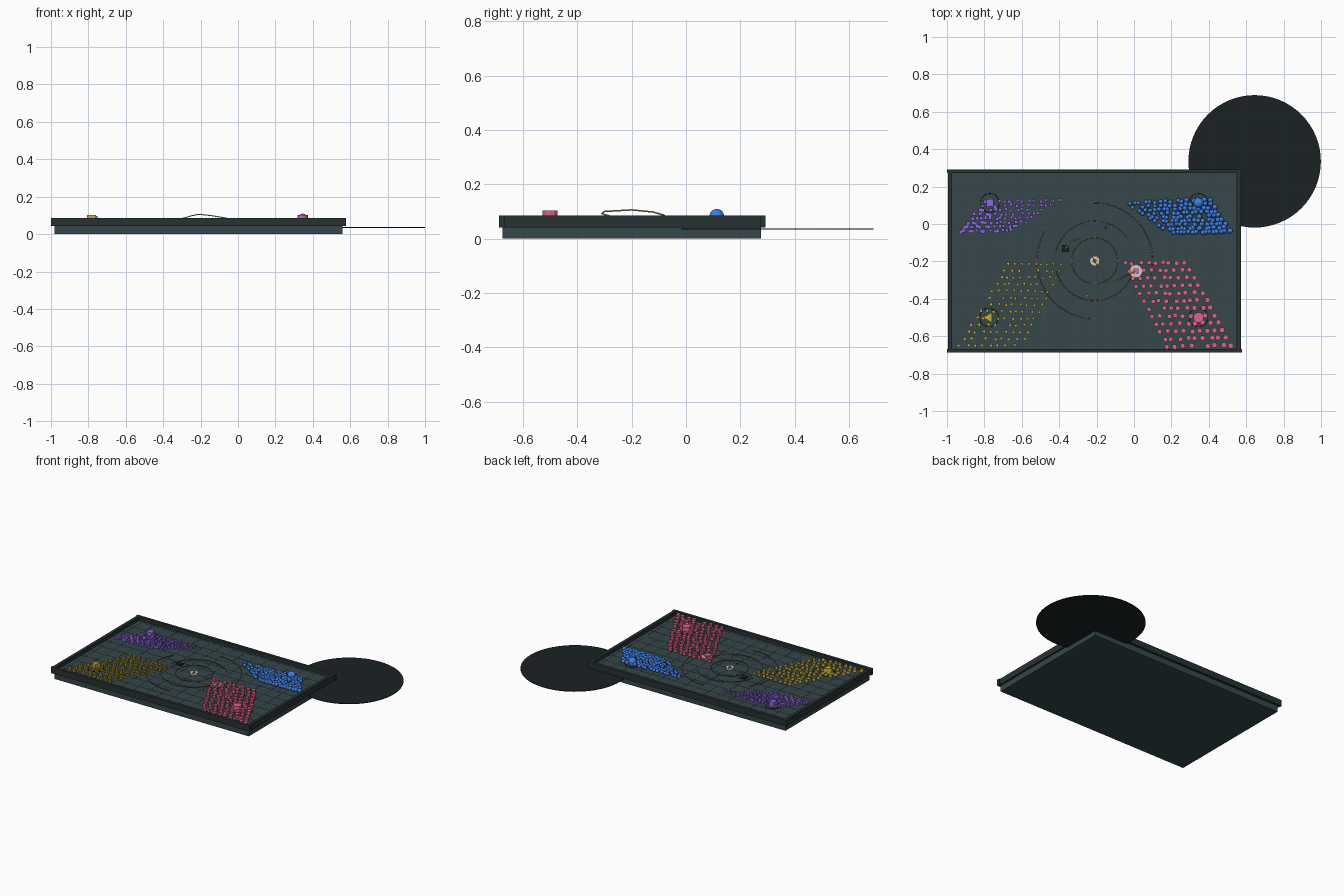
import bpy, bmesh, math, random
from mathutils import Matrix, Vector

if "Cube" in bpy.data.objects:
    bpy.data.objects.remove(bpy.data.objects["Cube"])

random.seed(4)
TOP = 0.06            # playing surface height
CX, CY = -0.21, -0.197  # middle of the board


def mat(name, rgb):
    m = bpy.data.materials.new(name)
    m.diffuse_color = (*rgb, 1)
    m.use_nodes = True
    m.node_tree.nodes["Principled BSDF"].inputs["Base Color"].default_value = m.diffuse_color
    return m


SLATE = mat("slate", (.037, .063, .069))
DARK = mat("dark_slate", (.021, .031, .034))
BLACK = mat("near_black", (.011, .016, .018))
LINE = mat("grid_line", (.05, .075, .075))
BRONZE = mat("bronze", (.13, .09, .06))
CREAM = mat("cream", (.72, .62, .47))
PURPLE = mat("purple", (.27, .14, .75))
BLUE = mat("blue", (.05, .21, .75))
YELLOW = mat("yellow", (.58, .43, .04))
PINK = mat("pink", (.75, .12, .25))


def finish(name, bm, material, smooth=False):
    me = bpy.data.meshes.new(name)
    bm.to_mesh(me)
    bm.free()
    ob = bpy.data.objects.new(name, me)
    bpy.context.collection.objects.link(ob)
    me.materials.append(material)
    if smooth:
        for p in me.polygons:
            p.use_smooth = True
    return ob


def add_box(bm, x0, x1, y0, y1, z0, z1):
    m = (Matrix.Translation(((x0 + x1) / 2, (y0 + y1) / 2, (z0 + z1) / 2))
         @ Matrix.Diagonal((x1 - x0, y1 - y0, z1 - z0, 1)))
    bmesh.ops.create_cube(bm, size=1, matrix=m)


def box(name, material, *dims):
    bm = bmesh.new()
    add_box(bm, *dims)
    return finish(name, bm, material)


def disc(name, material, x, y, z0, z1, r, n=32):
    bm = bmesh.new()
    bmesh.ops.create_cone(bm, cap_ends=True, segments=n, radius1=r, radius2=r, depth=z1 - z0,
                          matrix=Matrix.Translation((x, y, (z0 + z1) / 2)))
    return finish(name, bm, material)


def tube(name, material, pts, r, kind='POLY'):
    cu = bpy.data.curves.new(name, 'CURVE')
    cu.dimensions = '3D'
    cu.bevel_depth = r
    cu.bevel_resolution = 1
    cu.use_fill_caps = True
    sp = cu.splines.new(kind)
    sp.points.add(len(pts) - 1)
    for p, co in zip(sp.points, pts):
        p.co = (*co, 1)
    cu.materials.append(material)
    ob = bpy.data.objects.new(name, cu)
    bpy.context.collection.objects.link(ob)


def arc(name, material, x, y, z, r, a0, a1, w=.0018):
    n = max(12, int(abs(a1 - a0) / 6))
    ang = [math.radians(a0 + (a1 - a0) * i / n) for i in range(n + 1)]
    tube(name, material, [(x + r * math.cos(a), y + r * math.sin(a), z) for a in ang], w)


# Board, raised frame and side disc
box("board_base", SLATE, -.98, .558, -.675, .275, 0, TOP)
for n, y0, y1 in (("front_rail", -.688, -.668), ("back_rail", .272, .292)):
    box(n, DARK, -1, .577, y0, y1, .042, .086)
for n, x0, x1 in (("left_rail", -.995, -.973), ("right_rail", .549, .571)):
    box(n, DARK, x0, x1, -.668, .272, .042, .086)
disc("side_disc", BLACK, .645, .335, .033, .037, .354, 64)

# Thin grid on the surface
bm = bmesh.new()
for i in range(17):
    x = CX + (i - 8) * .0915
    add_box(bm, x - .001, x + .001, -.65, .255, TOP - .001, TOP + .001)
for j in range(11):
    y = CY + (j - 5) * .0905
    add_box(bm, -.965, .542, y - .001, y + .001, TOP - .001, TOP + .0012)
finish("surface_grid", bm, LINE)

# Concentric rings around the middle
arc("inner_ring", BRONZE, CX, CY, TOP + .003, .123, 0, 360)
arc("middle_ring_upper", BRONZE, CX, CY, TOP + .003, .213, 35, 170)
arc("middle_ring_lower", BRONZE, CX, CY, TOP + .003, .213, 195, 350)
arc("outer_ring_upper", BRONZE, CX, CY, TOP + .003, .31, -15, 92)
arc("outer_ring_lower", BRONZE, CX, CY, TOP + .003, .31, 150, 275)


def add_piece(bm, kind, x, y, r, z=TOP):
    t = Matrix.Translation((x, y, z + r * .75))
    if kind == "cube":
        bmesh.ops.create_cube(bm, size=r * 1.8, matrix=t)
    elif kind == "sphere":
        bmesh.ops.create_icosphere(bm, subdivisions=2, radius=r, matrix=t)
    elif kind == "wedge":
        bmesh.ops.create_cone(bm, cap_ends=True, segments=3, radius1=r * 1.15, radius2=r * 1.15,
                              depth=r * 1.5, matrix=t @ Matrix.Rotation(math.pi / 2, 4, 'Z'))
        # turn the three-sided prism so a corner points left
    else:
        bmesh.ops.create_cone(bm, cap_ends=True, segments=12, radius1=r, radius2=r,
                              depth=r * 1.5, matrix=t)


def cluster(name, kind, material, corners, rows, cols, r, leader, stray):
    """Rows of small pieces filling a slanted patch, one larger leader and a stray."""
    a, b, c, d = (Vector(p) for p in corners)  # inner-left, inner-right, outer-left, outer-right
    bm = bmesh.new()
    for i in range(rows):
        v = i / (rows - 1)
        for j in range(cols):
            if random.random() < .06:
                continue
            u = j / (cols - 1)
            p = a.lerp(b, u).lerp(c.lerp(d, u), v)
            x, y = p.x + random.uniform(-.009, .009), p.y + random.uniform(-.004, .004)
            far = abs(x - CX) / .75
            add_piece(bm, kind, x, y, r * (.75 + .35 * far))
    finish(name + "_pieces", bm, material, kind == "sphere")
    bm = bmesh.new()
    add_piece(bm, kind, *leader, .022 if kind == "cube" else .028, TOP + .001)
    finish(name + "_leader", bm, material, kind == "sphere")
    arc(name + "_leader_ring", BLACK, *leader, TOP + .003, .05, 0, 360)
    bm = bmesh.new()
    add_piece(bm, kind, *stray, .007)
    finish(name + "_stray", bm, material)


# Four groups of playing pieces
cluster("purple", "cube", PURPLE, ((-.79, .12), (-.4, .125), (-.93, -.04), (-.66, -.035)),
        8, 13, .0095, (-.77, .113), (-.385, -.178))
cluster("blue", "sphere", BLUE, ((-.03, .11), (.40, .13), (.19, -.045), (.51, -.04)),
        9, 16, .0135, (.345, .113), (-.15, -.017))
cluster("yellow", "wedge", YELLOW, ((-.67, -.21), (-.385, -.215), (-.93, -.65), (-.6, -.65)),
        13, 9, .0115, (-.775, -.50), (-.01, -.215))
cluster("pink", "drum", PINK, ((-.045, -.21), (.27, -.205), (.18, -.655), (.52, -.65)),
        12, 9, .0135, (.345, -.50), (-.25, -.383))

# Stations and the raised path joining them
disc("centre_station", CREAM, CX, CY, TOP, TOP + .012, .027)
disc("centre_station_top", BRONZE, CX, CY, TOP + .012, TOP + .015, .011, 16)
box("start_station", BLACK, -.385, -.347, -.15, -.112, TOP, TOP + .01)
disc("end_station", CREAM, .01, -.252, TOP, TOP + .01, .035)
box("end_station_left", PINK, -.008, .008, -.266, -.238, TOP + .01, TOP + .014)
box("end_station_right", PURPLE, .01, .028, -.266, -.238, TOP + .01, TOP + .014)
tube("raised_path", CREAM,
     [(-.365, -.13, .070), (-.33, -.09, .078), (-.29, -.08, .086), (-.25, -.12, .098),
      (-.21, -.2, .106), (-.15, -.30, .100), (-.10, -.31, .092), (-.06, -.285, .085),
      (.01, -.25, .072)], .0028)
